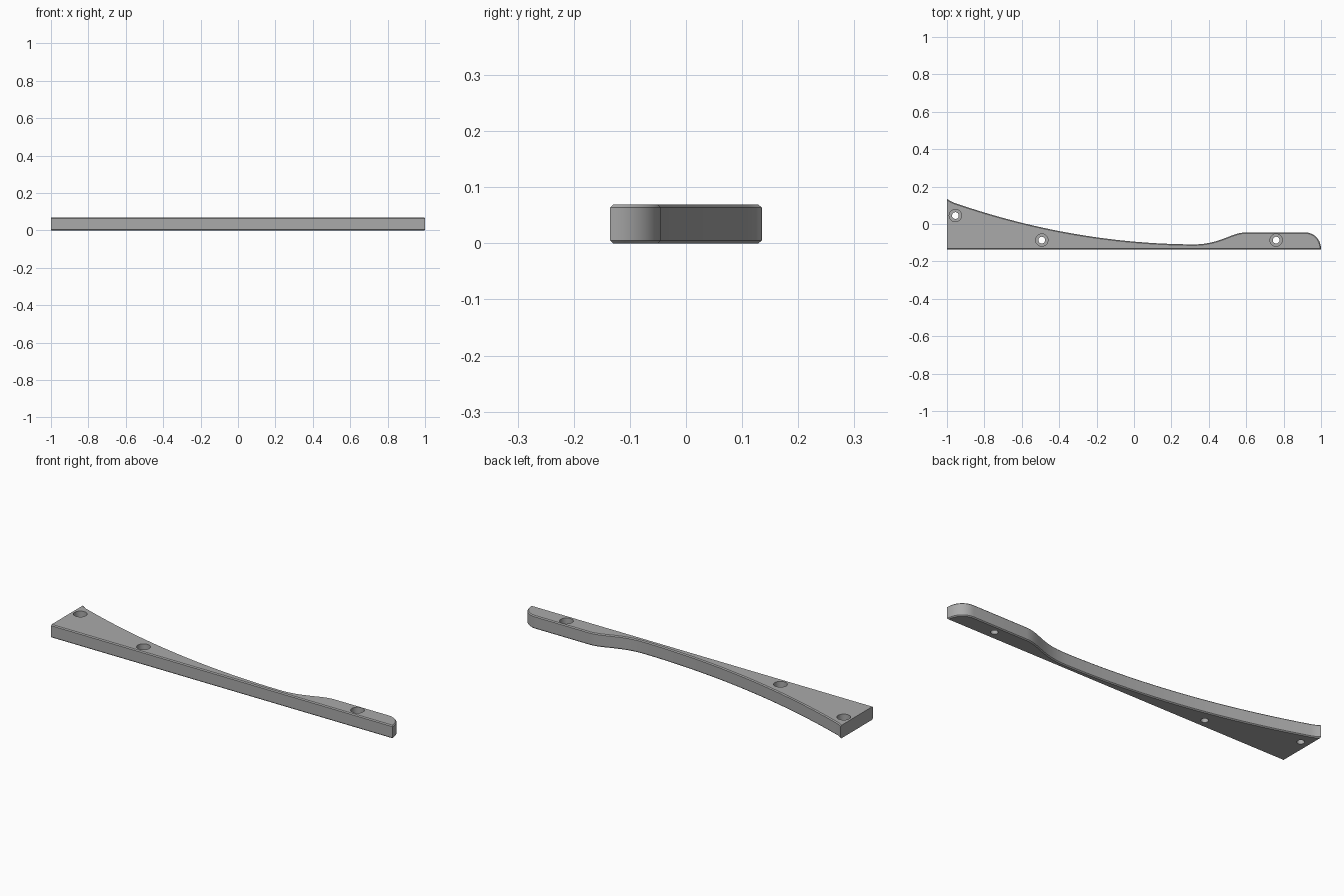
import bpy, bmesh
from mathutils import Vector
from mathutils.geometry import interpolate_bezier

cube = bpy.data.objects.get("Cube")
if cube:
    bpy.data.objects.remove(cube, do_unlink=True)

HEIGHT = 0.069
CHAMFER = 0.005
FRONT = -0.135

grey = bpy.data.materials.new("grey_plastic")
grey.use_nodes = True
colour = (0.4, 0.4, 0.4, 1)
grey.diffuse_color = colour
grey.node_tree.nodes["Principled BSDF"].inputs["Base Color"].default_value = colour


def add_object(name, bm):
    bmesh.ops.recalc_face_normals(bm, faces=bm.faces)
    mesh = bpy.data.meshes.new(name)
    bm.to_mesh(mesh)
    bm.free()
    mesh.materials.append(grey)
    obj = bpy.data.objects.new(name, mesh)
    bpy.context.collection.objects.link(obj)
    return obj


# Back edge: flared tip, long sweep, step up to the raised tab, rounded end
curves = [
    ((-1, 0.135), (-0.99, 0.127), (-0.975, 0.118), (-0.96, 0.113), 6),
    ((-0.96, 0.113), (-0.533, -0.034), (-0.107, -0.107), (0.32, -0.109), 40),
    ((0.32, -0.109), (0.46, -0.109), (0.52, -0.045), (0.6, -0.045), 20),
    ((0.915, -0.045), (0.965, -0.045), (1, -0.085), (1, FRONT), 14),
]
outline = [Vector((-1, FRONT))]
for a, b, c, d, steps in curves:
    for p in interpolate_bezier(Vector(a), Vector(b), Vector(c), Vector(d), steps):
        if (p - outline[-1]).length > 0.0001:
            outline.append(p)

# Body: extruded outline, chamfered everywhere but the square left end
bm = bmesh.new()
base = bm.faces.new([bm.verts.new((p.x, p.y, 0)) for p in outline])
top = bmesh.ops.extrude_face_region(bm, geom=[base])["geom"]
bmesh.ops.translate(bm, vec=(0, 0, HEIGHT),
                    verts=[v for v in top if isinstance(v, bmesh.types.BMVert)])
rims = [e for e in bm.edges
        if abs(e.verts[0].co.z - e.verts[1].co.z) < 0.001
        and not all(v.co.x < -0.999 for v in e.verts)]
bmesh.ops.bevel(bm, geom=rims, offset=CHAMFER, segments=1, affect="EDGES")
body = add_object("curved_bracket", bm)


# Screw holes: narrow through-hole with a wide counterbore from the top
def cut_cylinder(x, y, radius, bottom):
    bm = bmesh.new()
    bmesh.ops.create_cone(bm, cap_ends=True, segments=40, radius1=radius,
                          radius2=radius, depth=0.2)
    bmesh.ops.translate(bm, vec=(x, y, bottom + 0.1), verts=bm.verts)
    cutter = add_object("hole_cutter", bm)
    cutter.hide_render = True
    mod = body.modifiers.new("hole", "BOOLEAN")
    mod.operation = "DIFFERENCE"
    mod.solver = "EXACT"
    mod.object = cutter
    bpy.ops.object.modifier_apply(modifier=mod.name)
    bpy.data.objects.remove(cutter, do_unlink=True)


bpy.ops.object.select_all(action="DESELECT")
bpy.context.view_layer.objects.active = body
body.select_set(True)
for x, y in [(-0.955, 0.045), (-0.493, -0.086), (0.76, -0.086)]:
    cut_cylinder(x, y, 0.033, HEIGHT / 2)
    cut_cylinder(x, y, 0.018, -0.05)

bpy.ops.object.shade_smooth_by_angle(angle=0.5)
